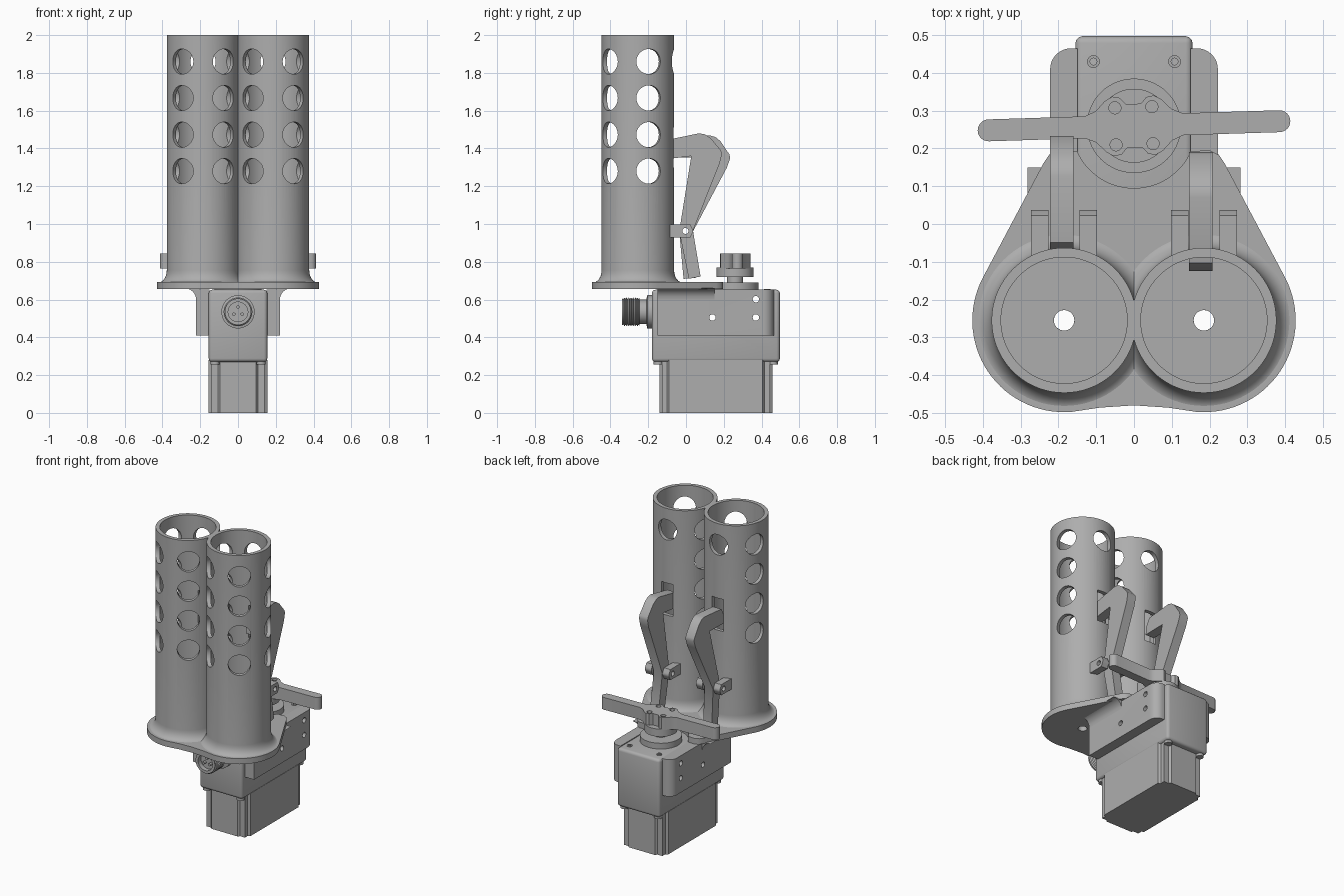
import bpy, bmesh
from math import sin, cos, pi, radians
from mathutils import Matrix, Vector

if "Cube" in bpy.data.objects:
    bpy.data.objects.remove(bpy.data.objects["Cube"])

grey = bpy.data.materials.new("plain grey")
grey.use_nodes = True
COLOUR = (0.42, 0.42, 0.42, 1)
grey.diffuse_color = COLOUR
grey.node_tree.nodes["Principled BSDF"].inputs["Base Color"].default_value = COLOUR


def finish(name, bm):
    bmesh.ops.recalc_face_normals(bm, faces=bm.faces)
    mesh = bpy.data.meshes.new(name)
    bm.to_mesh(mesh)
    bm.free()
    mesh.materials.append(grey)
    ob = bpy.data.objects.new(name, mesh)
    bpy.context.collection.objects.link(ob)
    return ob


def activate(ob):
    bpy.ops.object.select_all(action='DESELECT')
    ob.select_set(True)
    bpy.context.view_layer.objects.active = ob


def smooth(ob):
    activate(ob)
    bpy.ops.object.shade_smooth_by_angle(angle=radians(32))


def prism(name, outline, axis, a, b):
    """Extrude a 2D outline along an axis from a to b."""
    place = {'x': lambda p, t: (t, p[0], p[1]),
             'y': lambda p, t: (p[0], t, p[1]),
             'z': lambda p, t: (p[0], p[1], t)}[axis]
    bm = bmesh.new()
    low = [bm.verts.new(place(p, a)) for p in outline]
    high = [bm.verts.new(place(p, b)) for p in outline]
    bm.faces.new(low)
    bm.faces.new(high)
    n = len(outline)
    for i in range(n):
        j = (i + 1) % n
        bm.faces.new((low[i], low[j], high[j], high[i]))
    return finish(name, bm)


def arc(cx, cy, r, start, end, steps):
    angles = [radians(start + (end - start) * i / steps) for i in range(steps + 1)]
    return [(cx + r * cos(t), cy + r * sin(t)) for t in angles]


def cylinder(name, axis, c, r, a, b, sides=32):
    return prism(name, arc(*c, r, 0, 360, sides)[:-1], axis, a, b)


def box(name, x0, x1, y0, y1, z0, z1, bevel=0.0):
    ob = prism(name, [(x0, y0), (x1, y0), (x1, y1), (x0, y1)], 'z', z0, z1)
    if bevel:
        mod = ob.modifiers.new("bevel", 'BEVEL')
        mod.width, mod.segments = bevel, 3
        activate(ob)
        bpy.ops.object.modifier_apply(modifier="bevel")
    return ob


def lathe(name, profile, origin, turn=None, sides=72):
    """Spin a closed (radius, height) profile around its axis."""
    bm = bmesh.new()
    rings = [[bm.verts.new((r * cos(2 * pi * k / sides), r * sin(2 * pi * k / sides), h))
              for k in range(sides)] for r, h in profile]
    for i, ring in enumerate(rings):
        nxt = rings[(i + 1) % len(rings)]
        for k in range(sides):
            m = (k + 1) % sides
            bm.faces.new((ring[k], ring[m], nxt[m], nxt[k]))
    bmesh.ops.transform(bm, matrix=Matrix.Translation(origin) @ (turn or Matrix()), verts=bm.verts)
    return finish(name, bm)


def merge(parts):
    activate(parts[0])
    for p in parts:
        p.select_set(True)
    bpy.ops.object.join()
    return parts[0]


def cut(targets, cutters):
    tool = merge(cutters)
    for ob in targets:
        mod = ob.modifiers.new("cut", 'BOOLEAN')
        mod.operation, mod.object, mod.solver = 'DIFFERENCE', tool, 'EXACT'
        activate(ob)
        bpy.ops.object.modifier_apply(modifier="cut")
    bpy.data.objects.remove(tool)


TX, TY = 0.185, -0.255       # tube axis
PY, PZ = -0.003, 0.963       # lever pivot
HY = 0.26                    # output shaft axis

# Perforated tubes with a flared foot and a window for the lever
foot = [(0.192 + 0.045 * (1 - sin(t)), 0.69 + 0.065 * (1 - cos(t)))
        for t in [radians(15 * i) for i in range(7)]]
tube_profile = [(0.027, 0.67), (0.237, 0.67)] + foot + [
    (0.192, 2.0), (0.167, 2.0), (0.167, 0.72), (0.027, 0.72)]
for side, label in ((1, "left"), (-1, "right")):
    tube = lathe(label + "_tube", tube_profile, (side * TX, TY, 0))
    holes = []
    for k in range(5):
        for z in (1.28, 1.473, 1.667, 1.86):
            if k == 2 and z < 1.8:
                continue
            c = cylinder("hole", 'x', (0, z), 0.067, 0.13, 0.25, 40)
            c.data.transform(Matrix.Translation((side * TX, TY, 0))
                             @ Matrix.Rotation(radians(72 * k - 54), 4, 'Z'))
            holes.append(c)
    sx = side * 0.183
    holes.append(box("window", sx - 0.042, sx + 0.042, TY + 0.1, TY + 0.25, 1.3, 1.51))
    cut([tube], holes)
    smooth(tube)

# Base plate, mirrored outline with a round cutout for the shaft
half = [(0, -0.48), (0.09, -0.486)] + arc(TX, TY, 0.243, -95, 27, 30) + [
    (0.24, 0.16), (0.225, 0.183), (0.2, 0.195)] + arc(0, HY, 0.165, -24, -90, 14)
outline = half + [(-x, y) for x, y in half[-2:0:-1]]
plate = prism("base_plate", outline, 'z', 0.655, 0.692)
cut([plate], [cylinder("hole", 'z', (s * TX, TY), 0.027, 0.6, 0.8) for s in (1, -1)])
smooth(plate)

# Motor housing: upper case and bracket cheeks, cross drilled
case = box("motor_case", -0.155, 0.155, -0.18, 0.497, 0.27, 0.652, 0.018)
cheeks = []
for s, label in ((1, "left"), (-1, "right")):
    shape = [(0.15, -0.15), (0.222, -0.15)] + arc(0.167, 0.41, 0.055, 0, 90, 8) + [(0.15, 0.465)]
    cheeks.append(prism(label + "_bracket_cheek", [(s * x, y) for x, y in shape], 'z', 0.41, 0.652))
    gusset = [(0.2, 0.66)] + [(0.2, 0.58)] + arc(0.282, 0.6, 0.06, 180, 90, 6)
    smooth(prism(label + "_bracket_fillet", [(s * x, z) for x, z in gusset], 'y', -0.15, 0.15))
cut([case] + cheeks, [cylinder("hole", 'x', p, 0.017, -0.4, 0.4, 24)
                      for p in ((0.14, 0.505), (0.37, 0.505), (0.37, 0.602))])
for ob in [case] + cheeks:
    smooth(ob)

# Lower motor body with stepped corners, and the corner screws
corner = [(0.155, 0.405), (0.14, 0.415), (0.14, 0.445), (0.105, 0.445), (0.095, 0.458)]
front = [(0.095, -0.14), (0.105, -0.128), (0.14, -0.128), (0.14, -0.1), (0.155, -0.09)]
right_half = front + corner
smooth(prism("motor_lower_body", right_half + [(-x, y) for x, y in reversed(right_half)], 'z', 0, 0.28))
for x in (-0.122, 0.122):
    for y in (-0.147, 0.462):
        smooth(cylinder("case_screw", 'z', (x, y), 0.024, 0.255, 0.28, 20))
    smooth(lathe("top_screw", [(0.009, 0.645), (0.017, 0.645), (0.017, 0.656), (0.009, 0.656)],
                 (x * 0.88, 0.43, 0), sides=20))

# Threaded round connector on the front
thread = []
for i in range(8):
    thread += [(0.076, 0.245 + 0.0115 * i), (0.068, 0.251 + 0.0115 * i)]
plug = [(0.0, 0.17), (0.088, 0.17), (0.088, 0.205), (0.064, 0.21), (0.064, 0.245)] + thread + [
    (0.07, 0.34), (0.052, 0.34), (0.052, 0.31), (0.0, 0.31)]
plug = [(max(r, 0.0005), h) for r, h in plug]
smooth(lathe("connector", plug, (0, 0, 0.535), Matrix.Rotation(pi / 2, 4, 'X'), 40))
for k in range(3):
    t = radians(90 + 120 * k)
    smooth(cylinder("connector_pin", 'y', (0.025 * cos(t), 0.535 + 0.025 * sin(t)), 0.009, -0.33, -0.3, 16))

# Output shaft: collar, neck and disc
smooth(cylinder("shaft_collar", 'z', (0, HY), 0.125, 0.64, 0.69, 56))
smooth(cylinder("shaft_neck", 'z', (0, HY), 0.042, 0.68, 0.73))
smooth(cylinder("horn_disc", 'z', (0, HY), 0.098, 0.72, 0.77, 56))

# Two-armed horn with a four-lobed hub
quarter = [(0.02, 0.058), (0.035, 0.075), (0.055, 0.079), (0.075, 0.068), (0.1, 0.042), (0.13, 0.029)]
top_right = quarter + arc(0.385, 0, 0.029, 90, 0, 6)
right = top_right + [(x, -y) for x, y in top_right[-2::-1]]
horn = prism("horn", right + [(-x, -y) for x, y in right], 'z', 0.765, 0.845)
cut([horn], [cylinder("hole", 'z', (x, y), 0.016, 0.815, 0.9, 20)
             for x in (-0.049, 0.049) for y in (-0.049, 0.049)])
horn.data.transform(Matrix.Translation((0, HY, 0)) @ Matrix.Rotation(radians(1.8), 4, 'Z'))
smooth(horn)

# Hooked levers, each at its own tilt, held between pivot lugs
lever_shape = [(-0.125, 1.34), (-0.125, 1.39), (-0.103, 1.445), (0.07, 1.48), (0.1, 1.475),
               (0.13, 1.455), (0.185, 1.39), (0.19, 1.37), (0.178, 1.32), (0.037, 0.965),
               (0.077, 0.722), (0.015, 0.71), (-0.035, 0.955), (-0.032, 0.985), (0.028, 1.36)]
for s, label, x, tilt in ((1, "left", 0.177, 0), (-1, "right", -0.191, -6.3)):
    lever = prism(label + "_lever", lever_shape, 'x', x - 0.031, x + 0.031)
    pivot = Vector((0, PY, PZ))
    lever.data.transform(Matrix.Translation(pivot) @ Matrix.Rotation(radians(tilt), 4, 'X')
                         @ Matrix.Translation(-pivot))
    lug_shape = [(-0.09, 0.928), (0.022, 0.928)] + arc(0.012, PZ, 0.025, -30, 30, 4) + [
        (0.022, 0.998), (-0.09, 0.998)]
    lugs = [prism(label + "_pivot_lug", lug_shape, 'x', s * TX + d - 0.023, s * TX + d + 0.023)
            for d in (-0.064, 0.064)]
    cut([lever] + lugs, [cylinder("hole", 'x', (PY, PZ), 0.016, -0.5, 0.5, 24)])
    for ob in [lever] + lugs:
        smooth(ob)
